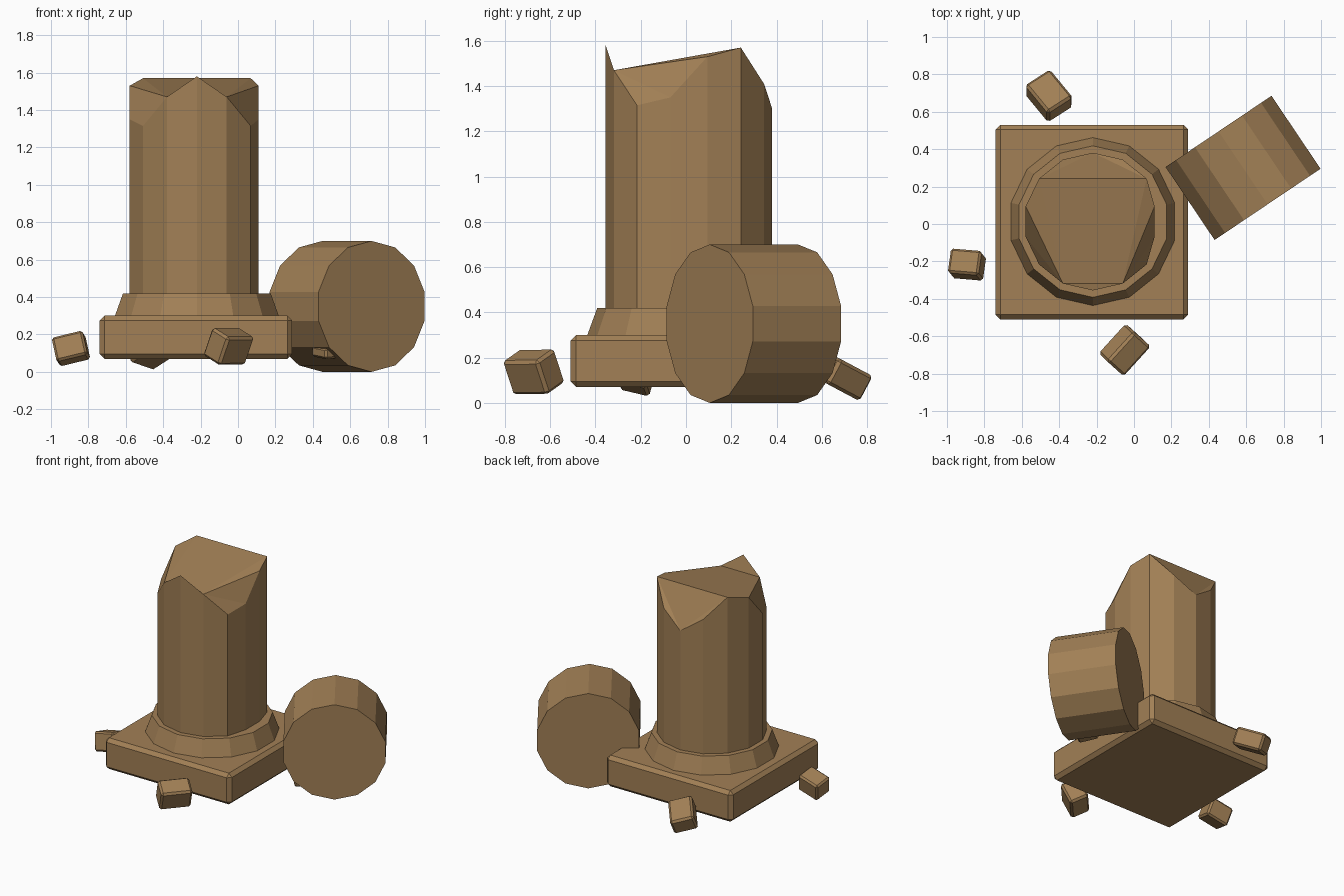
import bpy, bmesh, math
from mathutils import Matrix, Vector

if "Cube" in bpy.data.objects:
    bpy.data.objects.remove(bpy.data.objects["Cube"])

stone = bpy.data.materials.new("sandstone brown")
stone.diffuse_color = (0.36, 0.215, 0.092, 1)
stone.use_nodes = True
stone.node_tree.nodes["Principled BSDF"].inputs["Base Color"].default_value = stone.diffuse_color
SIDES = 14


def finish(name, bm):
    bmesh.ops.recalc_face_normals(bm, faces=bm.faces[:])
    me = bpy.data.meshes.new(name)
    bm.to_mesh(me)
    bm.free()
    me.materials.append(stone)
    ob = bpy.data.objects.new(name, me)
    bpy.context.collection.objects.link(ob)
    return ob


def block(name, centre, size, bevel, tilt_x=0, tilt_y=0, yaw=0):
    """Chamfered box: yawed first, then tilted about the world axes."""
    bm = bmesh.new()
    bmesh.ops.create_cube(bm, size=1, matrix=Matrix.Diagonal((*size, 1)))
    bmesh.ops.bevel(bm, geom=bm.edges[:], offset=bevel, segments=1, affect='EDGES')
    rot = (Matrix.Rotation(math.radians(tilt_x), 4, 'X')
           @ Matrix.Rotation(math.radians(tilt_y), 4, 'Y')
           @ Matrix.Rotation(math.radians(yaw), 4, 'Z'))
    bm.transform(Matrix.Translation(centre) @ rot)
    return finish(name, bm)


def ring_points(r, z, cx=-0.22, cy=0.013):
    """Points of a 14-gon, starting at the front corner and going right."""
    pts = []
    for k in range(SIDES):
        a = math.tau * k / SIDES
        pts.append(Vector((cx + r * math.sin(a), cy - r * math.cos(a), z)))
    return pts


def skin(bm, low, high):
    for k in range(SIDES):
        j = (k + 1) % SIDES
        bm.faces.new((low[k], low[j], high[j], high[k]))


# Square plinth
block("plinth", (-0.225, 0.01, 0.185), (1.03, 1.04, 0.23), 0.025)

# Tapered foot moulding
bm = bmesh.new()
low = [bm.verts.new(p) for p in ring_points(0.449, 0.30)]
high = [bm.verts.new(p) for p in ring_points(0.405, 0.42)]
skin(bm, low, high)
bm.faces.new(low)
bm.faces.new(high)
finish("foot_moulding", bm)

# Broken column shaft: mirrored heights around the rim, front to back
half = [1.58, 1.47, 1.315, 1.35, 1.53, 1.57, 1.41, 1.30]
heights = half + half[-2:0:-1]
bm = bmesh.new()
low, high = [], []
for p, z in zip(ring_points(0.368, 0.42), heights):
    x = min(p.x, 0.11)
    low.append(bm.verts.new((x, p.y, 0.42)))
    high.append(bm.verts.new((x, p.y, z)))
skin(bm, low, high)
bm.faces.new(low)
# Jagged fracture: a sloping middle plane and side chips
chips = [(13, 1, 5, 9), (13, 0, 1), (1, 2, 3), (1, 3, 4), (1, 4, 5),
         (13, 11, 12), (13, 10, 11), (13, 9, 10),
         (5, 6, 7), (5, 7, 9), (9, 7, 8)]
for f in chips:
    bm.faces.new([high[i] for i in f])
finish("broken_shaft", bm)

# Fallen drum lying on its side
axis = Vector((0.558, -0.83, 0)).normalized()
side = Vector((0.83, 0.558, 0)).normalized()
centre = Vector((0.583, 0.30, 0.35))
bm = bmesh.new()
ends = []
for s in (-0.235, 0.235):
    ends.append([bm.verts.new(centre + axis * s
                              + side * 0.35 * math.sin(math.tau * k / SIDES)
                              + Vector((0, 0, 0.35 * math.cos(math.tau * k / SIDES))))
                 for k in range(SIDES)])
skin(bm, *ends)
for e in ends:
    bm.faces.new(e)
finish("fallen_drum", bm)

# Rubble
block("rubble_left", (-0.893, -0.217, 0.125), (0.17, 0.135, 0.135), 0.012, -15, -12, -8)
block("rubble_back", (-0.455, 0.685, 0.122), (0.165, 0.21, 0.125), 0.014, -28, 0, 36)
block("rubble_front", (-0.05, -0.673, 0.137), (0.215, 0.135, 0.165), 0.014, 18, 18, 45)
block("rubble_under_drum", (0.50, 0.09, 0.11), (0.17, 0.14, 0.06), 0.012, 8, 0, 34)
